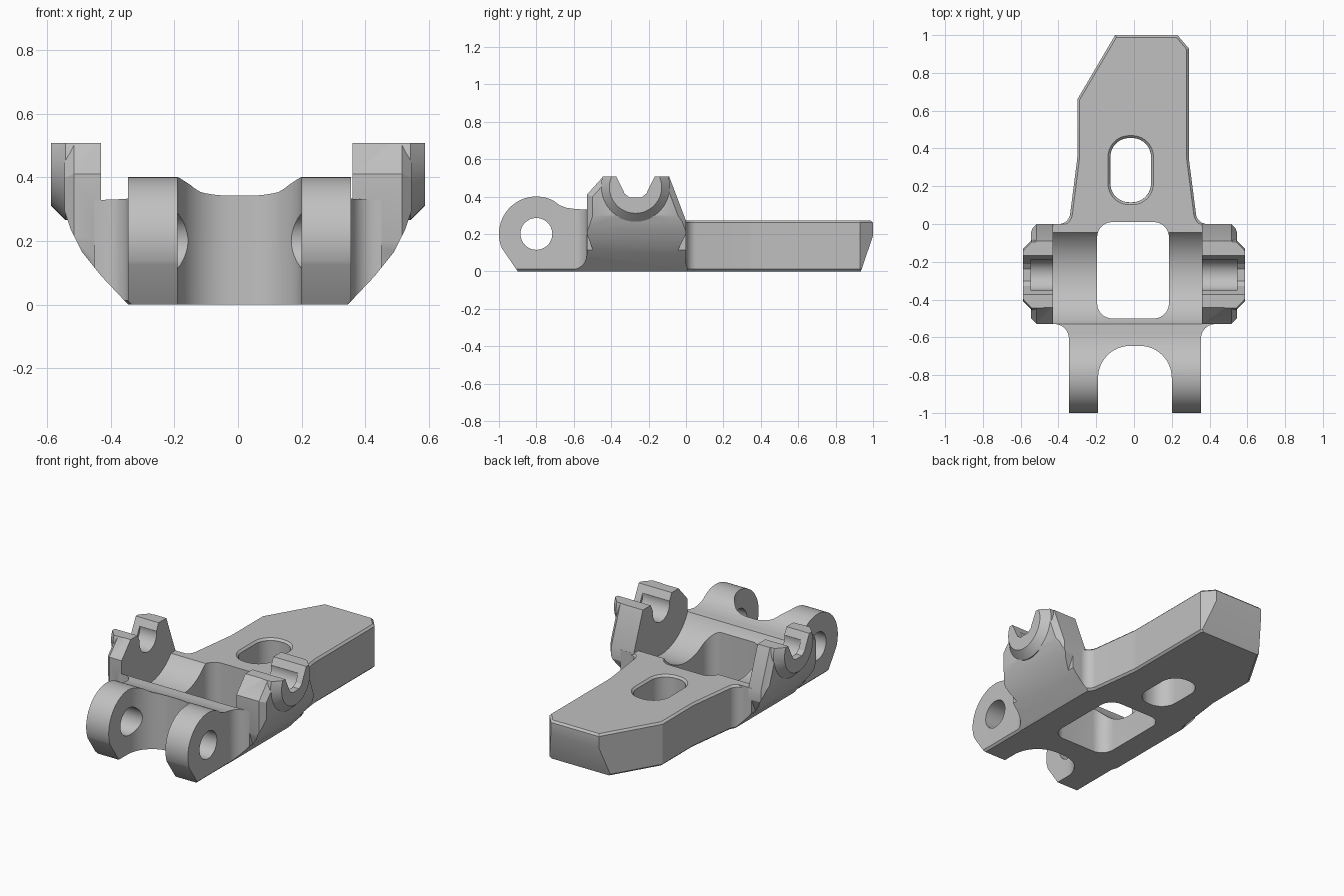
import bpy, bmesh, math
from mathutils import Vector

cube = bpy.data.objects.get("Cube")
if cube:
    bpy.data.objects.remove(cube, do_unlink=True)

grey = bpy.data.materials.new("plain_grey")
grey.use_nodes = True
colour = (0.53, 0.53, 0.53, 1)
grey.diffuse_color = colour
grey.node_tree.nodes["Principled BSDF"].inputs["Base Color"].default_value = colour


def arc(cx, cy, r, start=0, end=360, n=48):
    """Points on an arc; a full circle leaves out the repeated end point."""
    count = n if end - start == 360 else n + 1
    angles = [math.radians(start + (end - start) * i / n) for i in range(count)]
    return [(cx + r * math.cos(a), cy + r * math.sin(a)) for a in angles]


def rounded(corners, n=10):
    """Polygon whose corners (x, y, radius) are replaced with arcs."""
    out = []
    for i, (x, y, *r) in enumerate(corners):
        p = Vector((x, y))
        if not r:
            out.append((x, y))
            continue
        u = (Vector(corners[i - 1][:2]) - p).normalized()
        v = (Vector(corners[(i + 1) % len(corners)][:2]) - p).normalized()
        half = u.angle(v) / 2
        c = p + (u + v).normalized() * r[0] / math.sin(half)
        d1 = p + u * r[0] / math.tan(half) - c
        d2 = p + v * r[0] / math.tan(half) - c
        a1 = math.atan2(d1.y, d1.x)
        turn = (math.atan2(d2.y, d2.x) - a1 + math.pi) % (2 * math.pi) - math.pi
        for k in range(n + 1):
            a = a1 + turn * k / n
            out.append((c.x + r[0] * math.cos(a), c.y + r[0] * math.sin(a)))
    return out


def rectangle(x0, x1, y0, y1, r):
    return rounded([(x0, y0, r), (x1, y0, r), (x1, y1, r), (x0, y1, r)])


def inset(pts, d):
    """Move every edge of a counterclockwise polygon inwards by d."""
    out = []
    for i, p in enumerate(pts):
        p = Vector(p)
        e1 = (p - Vector(pts[i - 1])).normalized()
        e2 = (Vector(pts[(i + 1) % len(pts)]) - p).normalized()
        n1, n2 = Vector((-e1.y, e1.x)), Vector((-e2.y, e2.x))
        out.append(tuple(p + (n1 + n2) * d / (1 + n1.dot(n2))))
    return out


def prism(name, pts, axis, lo, hi, cham_lo=0, cham_hi=0):
    """Extrude a profile along an axis, with optional chamfered ends."""
    area = sum(pts[i - 1][0] * p[1] - p[0] * pts[i - 1][1] for i, p in enumerate(pts))
    if area < 0:
        pts = pts[::-1]
    way = 1 if hi > lo else -1
    levels = [(lo, pts), (hi, pts)]
    if cham_lo:
        levels[0:1] = [(lo, inset(pts, cham_lo)), (lo + way * cham_lo, pts)]
    if cham_hi:
        levels[-1:] = [(hi - way * cham_hi, pts), (hi, inset(pts, cham_hi))]
    place = {"x": lambda a, b, d: (d, a, b),
             "y": lambda a, b, d: (a, d, b),
             "z": lambda a, b, d: (a, b, d)}[axis]
    bm = bmesh.new()
    rings = [[bm.verts.new(place(a, b, d)) for a, b in ring] for d, ring in levels]
    for r1, r2 in zip(rings, rings[1:]):
        for i in range(len(pts)):
            bm.faces.new((r1[i - 1], r1[i], r2[i], r2[i - 1]))
    bm.faces.new(rings[0])
    bm.faces.new(rings[-1])
    bmesh.ops.recalc_face_normals(bm, faces=bm.faces)
    mesh = bpy.data.meshes.new(name)
    bm.to_mesh(mesh)
    bm.free()
    mesh.materials.append(grey)
    obj = bpy.data.objects.new(name, mesh)
    bpy.context.collection.objects.link(obj)
    return obj


def combine(obj, operation, *tools):
    """Apply booleans in turn and remove the tools."""
    for tool in tools:
        tool.hide_render = True
        mod = obj.modifiers.new("combine", "BOOLEAN")
        mod.operation, mod.solver, mod.object = operation, "EXACT", tool
        graph = bpy.context.evaluated_depsgraph_get()
        mesh = bpy.data.meshes.new_from_object(obj.evaluated_get(graph))
        obj.modifiers.clear()
        obj.data = mesh
        bpy.data.objects.remove(tool, do_unlink=True)


def front_limit():
    """Rounded hull seen from the front, used to trim every part."""
    side = [(0.345, 0), (0.43, 0.09), (0.49, 0.165), (0.525, 0.235),
            (0.55, 0.31), (0.56, 0.35), (0.56, 0.7)]
    left = [(-x, z) for x, z in reversed(side)]
    return prism("hull_cutter", side + left, "y", -1.2, 1.2)


def window():
    return prism("window_cutter", rectangle(-0.195, 0.185, -0.5, 0.01, 0.08), "z", -0.1, 0.6)


PIN_Y, PIN_Z = -0.27, 0.45

# Front body: hinge prongs, cross bar and cradle floor
plan = rounded([(-0.345, -1.05), (0.355, -1.05), (0.355, -0.53, 0.075), (0.45, -0.53),
                (0.45, 0), (-0.45, 0), (-0.45, -0.53), (-0.345, -0.53, 0.075)])
body = prism("hinge_body", plan, "z", 0, 0.45, cham_lo=0.012)
profile = [(-0.9, 0)] + arc(-0.8, 0.2, 0.2, 202, 62, 32)
profile += [(-0.675, 0.353), (-0.64, 0.34), (-0.59, 0.333), (-0.53, 0.33),
            (-0.05, 0.272), (0.1, 0.272), (0.1, 0)]
combine(body, "INTERSECT", prism("side_cutter", profile, "x", -0.7, 0.7), front_limit())
gap = rounded([(-0.19, -1.2), (0.2, -1.2), (0.2, -0.645, 0.17), (-0.19, -0.645, 0.17)], 16)
combine(body, "DIFFERENCE",
        prism("trough_cutter", arc(PIN_Y, PIN_Z, 0.287, n=72), "x", -0.43, 0.36),
        window(),
        prism("gap_cutter", gap, "z", -0.1, 0.6),
        prism("pin_cutter", arc(-0.8, 0.2, 0.085), "x", -0.7, 0.7))

# Tail plate with clipped corners and a slot
tail_plan = rounded([(-0.43, -0.03), (0.43, -0.03), (0.43, 0), (0.335, 0, 0.06),
                     (0.29, 0.35, 0.3), (0.29, 0.93), (0.23, 1), (-0.1, 1),
                     (-0.3, 0.66), (-0.3, 0.35, 0.3), (-0.345, 0, 0.06), (-0.43, 0)])
tail = prism("tail_plate", tail_plan, "z", 0, 0.272, 0.012, 0.012)
combine(tail, "INTERSECT", front_limit())
slot = rectangle(-0.125, 0.09, 0.115, 0.455, 0.1)
heel = [(0.9, -0.1), (0.935, 0), (1, 0.19), (1.1, 0.19), (1.1, -0.1)]
combine(tail, "DIFFERENCE", window(),
        prism("slot_cutter", slot, "z", -0.1, 0.6),
        prism("slot_rim_cutter", inset(slot, -0.014), "z", 0.26, 0.3, cham_lo=0.013),
        prism("heel_cutter", heel, "x", -0.7, 0.7))

# Cradle ears with a conical boss, an open notch and an inner pocket
ear_profile = [(-0.5, 0), (-0.5, 0.12), (-0.53, 0.2), (-0.53, 0.41), (-0.395, 0.56),
               (-0.11, 0.56), (0, 0.27), (0, 0.2), (-0.05, 0.1), (-0.05, 0)]
notch = [(-0.115, 0.53), (-0.067, 0.435), (-0.058, 0.415), (-0.033, 0.396),
         (0.033, 0.396), (0.058, 0.415), (0.067, 0.435), (0.115, 0.53)]
for name, side, inner in (("left_ear", 1, 0.36), ("right_ear", -1, 0.43)):
    ear = prism(name, ear_profile, "x", side * inner, side * 0.545, cham_hi=0.03)
    combine(ear, "INTERSECT", front_limit())
    combine(ear, "UNION", prism("boss", arc(PIN_Y, PIN_Z, 0.185), "x",
                                side * 0.48, side * 0.587, cham_hi=0.045))
    combine(ear, "DIFFERENCE",
            prism("top_cutter", rectangle(-0.8, 0.8, -0.8, 0.3, 0.01), "z", 0.508, 0.9),
            prism("notch_cutter", [(PIN_Y + y, z) for y, z in notch], "x", side * 0.2, side * 0.7),
            prism("pocket_cutter", arc(PIN_Y, PIN_Z, 0.083), "x",
                  side * (inner - 0.1), side * 0.545))

# Smooth the curved faces and keep hard edges
bpy.ops.object.select_all(action="DESELECT")
for obj in bpy.context.collection.objects:
    if obj.type == "MESH" and obj.data.materials and obj.data.materials[0] == grey:
        obj.select_set(True)
        bpy.context.view_layer.objects.active = obj
bpy.ops.object.shade_smooth_by_angle(angle=math.radians(25))
